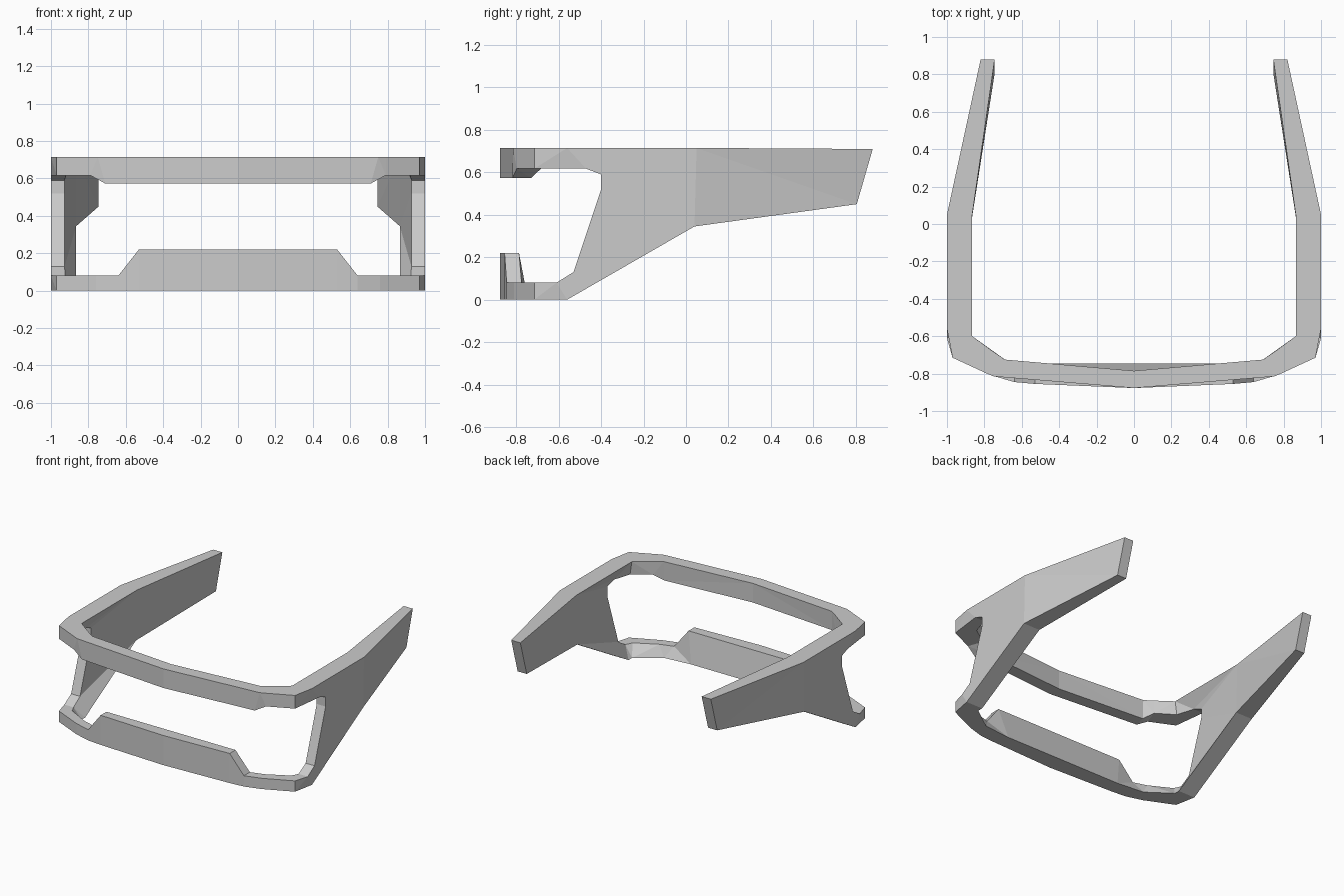
import bpy, bmesh

if "Cube" in bpy.data.objects:
    bpy.data.objects.remove(bpy.data.objects["Cube"])

H = 0.715   # top of the frame
bm = bmesh.new()


def face(points):
    """Add one face, dropping repeated corners."""
    pts = []
    for p in points:
        if p not in pts:
            pts.append(p)
    if len(pts) > 2:
        bm.faces.new([bm.verts.new(p) for p in pts])


def loft(stations, skip=()):
    """Skin four-cornered sections; skip lists (segment, side) left open."""
    for i, (a, b) in enumerate(zip(stations, stations[1:])):
        for j in range(4):
            if (i, j) not in skip:
                k = (j + 1) % 4
                face([a[j], a[k], b[k], b[j]])


# Shared joints: corners are outer top, inner top, inner bottom, outer bottom
knee = [(1, .05, H), (.865, .05, H), (.865, .04, .345), (1, .04, .345)]
top_end = [(1, -.56, H), (.865, -.6, H), (.92, -.47, .617), (1, -.47, .617)]
low_end = [(1, -.61, .08), (.925, -.61, .08), (.865, -.56, 0), (1, -.56, 0)]

# Upper front bar, centre to side
loft([
    [(0, -.877, H), (0, -.785, H), (0, -.785, .573), (0, -.877, .573)],
    [(.75, -.815, H), (.69, -.725, H), (.69, -.73, .573), (.71, -.818, .573)],
    [(.79, -.798, H), (.75, -.684, H), (.75, -.684, .617), (.79, -.798, .617)],
    [(.97, -.715, H), (.865, -.6, H), (.88, -.6, .617), (.97, -.715, .617)],
    top_end,
])

# Lower front bar with raised centre plate
loft([
    [(0, -.877, .22), (0, -.787, .22), (0, -.745, 0), (0, -.877, 0)],
    [(.53, -.855, .22), (.53, -.787, .22), (.48, -.745, 0), (.53, -.855, 0)],
    [(.64, -.845, .08), (.64, -.775, .08), (.62, -.732, 0), (.64, -.845, 0)],
    [(.76, -.81, .08), (.74, -.745, .08), (.69, -.725, 0), (.76, -.81, 0)],
    [(.97, -.715, .08), (.9, -.66, .08), (.865, -.6, 0), (.97, -.715, 0)],
    low_end,
])

# Side panel: opening edge (outer, inner) to back edge (inner, outer)
back_top, back_low = [knee[1], knee[0]], [knee[2], knee[3]]
loft([
    top_end[:2] + back_top,
    [top_end[3], top_end[2]] + back_top,
    [(1, -.4, .59), (.927, -.4, .59)] + back_top,
    [(1, -.4, .52), (.927, -.4, .52)] + back_low,
    [(1, -.53, .13), (.927, -.53, .13)] + back_low,
    low_end,
], skip={(0, 0), (2, 2)})
face(top_end[:2] + back_top)

# Rear arm
tip = [(.82, .88, .71), (.745, .88, .71), (.745, .805, .45), (.82, .805, .45)]
loft([knee, tip])
face(tip)

# Weld, triangulate twisted faces and mirror the other half
bmesh.ops.remove_doubles(bm, verts=bm.verts, dist=1e-4)
bmesh.ops.triangulate(bm, faces=bm.faces)
bmesh.ops.mirror(bm, geom=bm.verts[:] + bm.edges[:] + bm.faces[:],
                 axis='X', merge_dist=1e-4)
bmesh.ops.remove_doubles(bm, verts=bm.verts, dist=1e-4)
bmesh.ops.recalc_face_normals(bm, faces=bm.faces)
bmesh.ops.dissolve_limit(bm, angle_limit=0.01, verts=bm.verts, edges=bm.edges)

mesh = bpy.data.meshes.new("wraparound_frame")
bm.to_mesh(mesh)
bm.free()
bpy.context.collection.objects.link(bpy.data.objects.new("wraparound_frame", mesh))
